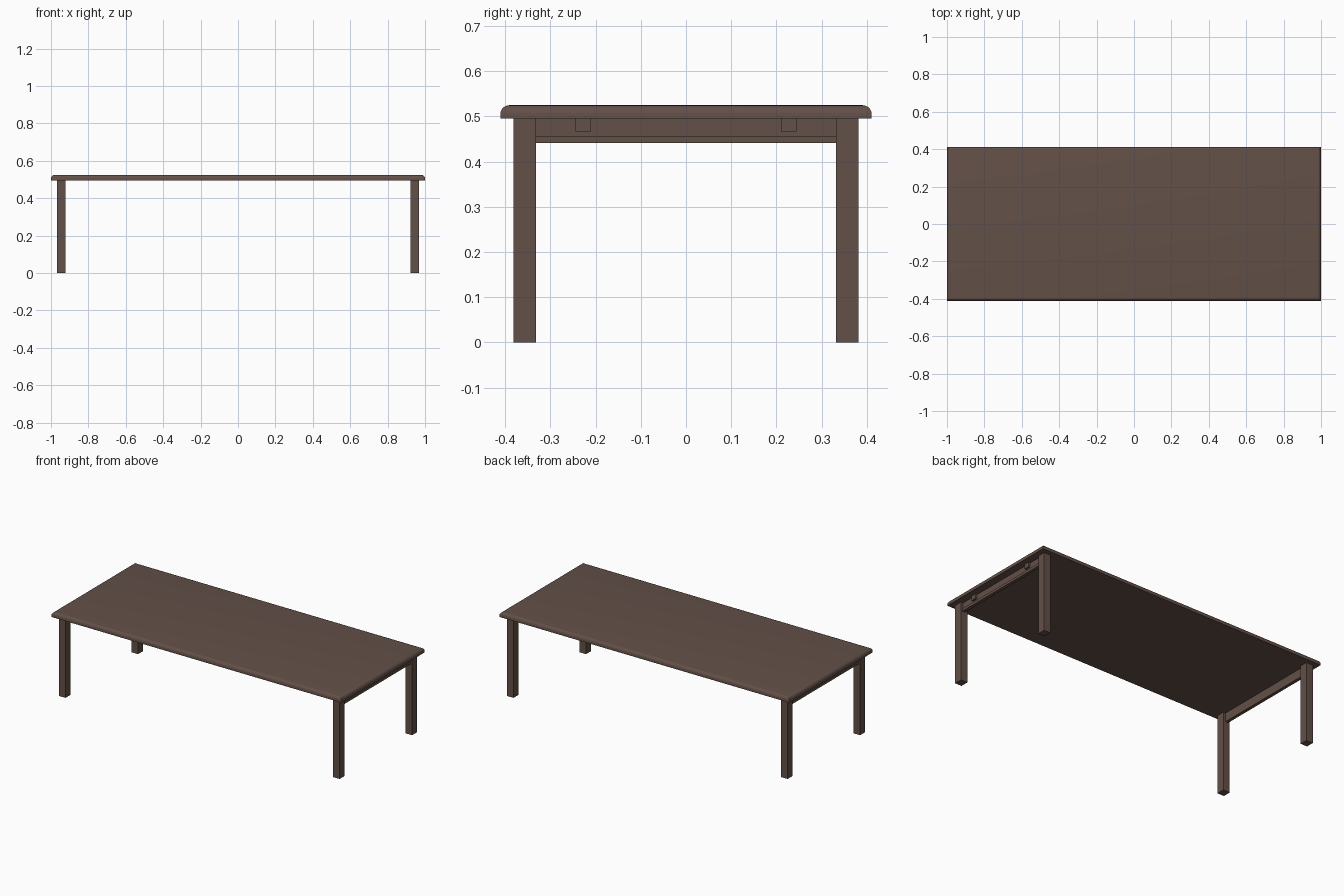
import bpy, bmesh

if "Cube" in bpy.data.objects:
    bpy.data.objects.remove(bpy.data.objects["Cube"])

wood = bpy.data.materials.new("dark_wood")
wood.diffuse_color = (0.125, 0.08, 0.065, 1)
wood.use_nodes = True
wood.node_tree.nodes["Principled BSDF"].inputs["Base Color"].default_value = wood.diffuse_color


def box(name, x, y, z, round_top=0.0):
    """Box from (min, max) ranges, optionally with rounded upper edges."""
    bm = bmesh.new()
    bmesh.ops.create_cube(bm, size=1)
    for v in bm.verts:
        v.co = [r[0] if c < 0 else r[1] for c, r in zip(v.co, (x, y, z))]
    if round_top:
        edges = [e for e in bm.edges if all(v.co.z > z[1] - 1e-5 for v in e.verts)]
        bmesh.ops.bevel(bm, geom=edges, offset=round_top, segments=5,
                        profile=0.5, affect='EDGES')
    mesh = bpy.data.meshes.new(name)
    bm.to_mesh(mesh)
    bm.free()
    mesh.materials.append(wood)
    obj = bpy.data.objects.new(name, mesh)
    bpy.context.collection.objects.link(obj)
    return obj


def span(sign, a, b):
    return tuple(sorted((sign * a, sign * b)))


# Table top with softened upper rim
top = box("table_top", (-1, 1), (-0.411, 0.411), (0.495, 0.525), 0.02)
bpy.context.view_layer.objects.active = top
top.select_set(True)
bpy.ops.object.shade_smooth_by_angle(angle=0.6)

for sx, end in ((-1, "left"), (1, "right")):
    # Legs
    for sy, side in ((-1, "front"), (1, "back")):
        box(f"{side}_{end}_leg", span(sx, 0.922, 0.968), span(sy, 0.332, 0.382), (0, 0.495))
        # Small mounting cleats on the outside of the rail
        box(f"{side}_{end}_cleat", span(sx, 0.952, 0.966), span(sy, 0.21, 0.245), (0.467, 0.495))
    # End rail with a slight lip along the bottom
    box(f"{end}_rail", span(sx, 0.938, 0.953), (-0.333, 0.333), (0.441, 0.495))
    box(f"{end}_rail_lip", span(sx, 0.938, 0.958), (-0.333, 0.333), (0.441, 0.457))
